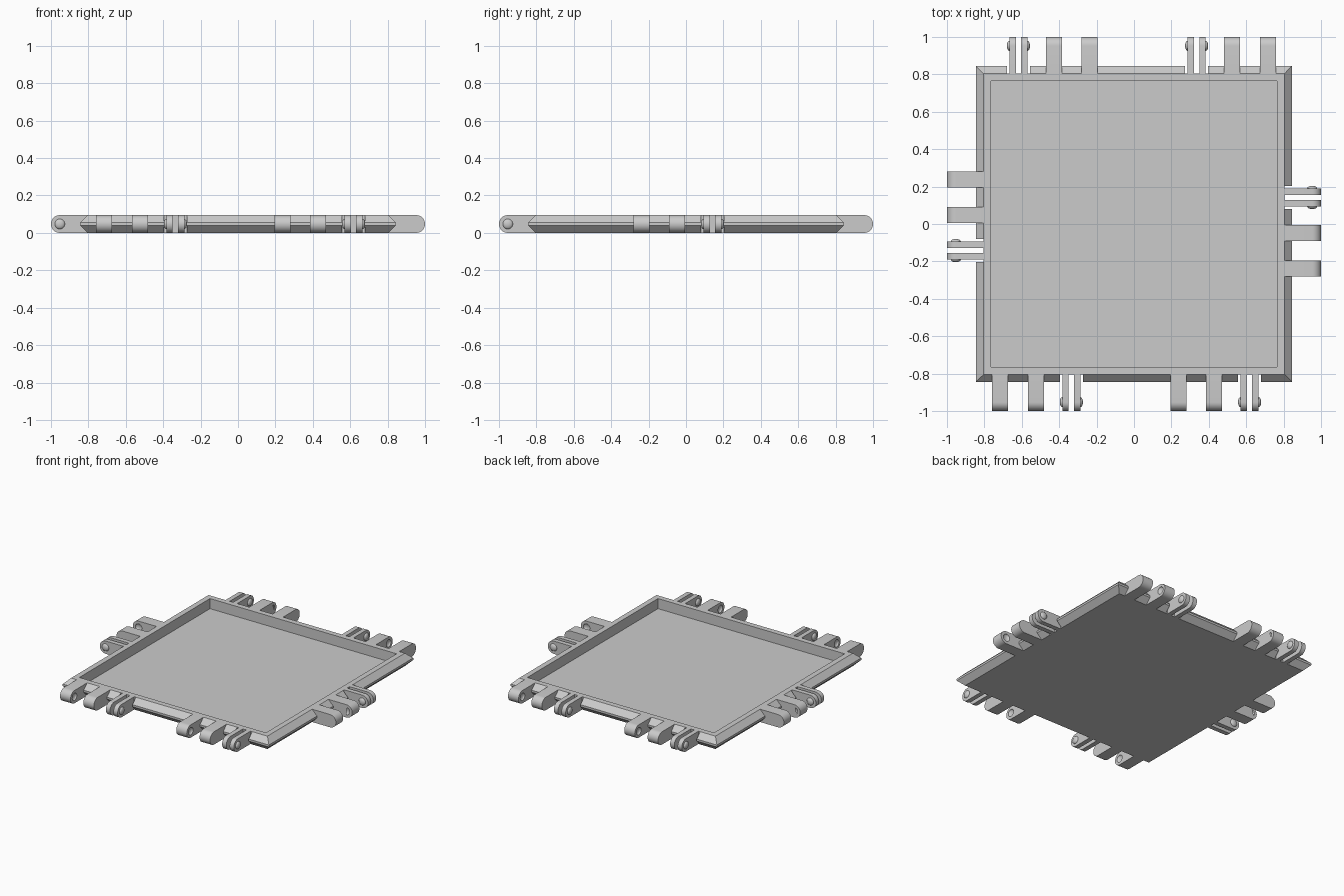
import bpy, bmesh, math
from mathutils import Matrix, Vector

cube = bpy.data.objects.get("Cube")
if cube:
    bpy.data.objects.remove(cube, do_unlink=True)

grey = bpy.data.materials.new("light grey")
grey.use_nodes = True
grey.diffuse_color = (0.6, 0.6, 0.6, 1)
grey.node_tree.nodes["Principled BSDF"].inputs["Base Color"].default_value = (0.6, 0.6, 0.6, 1)

HEIGHT = 0.095
RADIUS = HEIGHT / 2
PIVOT = 1 - RADIUS       # distance of the hinge axis from the centre
RIM = 0.805              # half width of the rim and the base
BULGE = 0.845            # half width of the chamfered edge
PITCH = 0.191            # spacing of the hinge parts


def add_object(name, bm, helper=False):
    bmesh.ops.recalc_face_normals(bm, faces=bm.faces)
    mesh = bpy.data.meshes.new(name)
    bm.to_mesh(mesh)
    bm.free()
    mesh.materials.append(grey)
    obj = bpy.data.objects.new(name, mesh)
    bpy.context.collection.objects.link(obj)
    if helper:
        obj.hide_render = True
        obj.hide_viewport = True
        obj.hide_set(True)
    else:
        bpy.ops.object.select_all(action="DESELECT")
        obj.select_set(True)
        bpy.context.view_layer.objects.active = obj
        bpy.ops.object.shade_smooth_by_angle(angle=math.radians(35))
    return obj


def cut(obj, cutter):
    mod = obj.modifiers.new("cut", "BOOLEAN")
    mod.operation = "DIFFERENCE"
    mod.object = cutter
    mod.solver = "EXACT"


def add_box(bm, size, centre, turn=Matrix()):
    bmesh.ops.create_cube(bm, size=1, matrix=turn @ Matrix.Translation(centre)
                          @ Matrix.Diagonal((*size, 1)))


def add_button(bm, x, turn):
    # Flattened ball on the hinge axis
    bmesh.ops.create_uvsphere(bm, u_segments=24, v_segments=16, radius=1,
                              matrix=turn @ Matrix.Translation((x, -PIVOT, RADIUS))
                              @ Matrix.Diagonal((0.014, 0.027, 0.027, 1)))


def add_lug(bm, x, width, turn):
    # Round-ended plate standing out from the edge
    outline = [(-0.8, HEIGHT), (-0.8, 0)]
    for i in range(17):
        a = math.pi * i / 16
        outline.append((-PIVOT - RADIUS * math.sin(a), RADIUS - RADIUS * math.cos(a)))
    outline[1:2] = [(-0.8, 0.0)]
    face = bm.faces.new([bm.verts.new(turn @ Vector((x - width / 2, y, z)))
                         for y, z in outline])
    out = bmesh.ops.extrude_face_region(bm, geom=[face])
    moved = [v for v in out["geom"] if isinstance(v, bmesh.types.BMVert)]
    bmesh.ops.translate(bm, verts=moved, vec=turn.to_3x3() @ Vector((width, 0, 0)))


# Tray: square rings from the base, over the rim, down to the floor
bm = bmesh.new()
rings = []
for half, z in ((RIM, 0), (BULGE, 0.04), (BULGE, 0.055), (RIM, HEIGHT),
                (0.765, HEIGHT), (0.765, 0.02)):
    rings.append([bm.verts.new((sx * half, sy * half, z))
                  for sx, sy in ((-1, -1), (1, -1), (1, 1), (-1, 1))])
for low, high in zip(rings, rings[1:]):
    for i in range(4):
        j = (i + 1) % 4
        bm.faces.new((low[i], low[j], high[j], high[i]))
bm.faces.new(rings[0])
bm.faces.new(rings[-1])
tray = add_object("tray", bm)

# Hinge groups: two on the front and back, one on the left and right
notches = bmesh.new()
sides = (("front", 0, (-0.525, 0.428)), ("left", 90, (-0.048,)),
         ("back", 180, (-0.525, 0.428)), ("right", 270, (-0.048,)))
for side, degrees, centres in sides:
    turn = Matrix.Rotation(math.radians(degrees), 4, "Z")
    for number, c in enumerate(centres, 1):
        tag = f"{side}_{number}"

        # Two knuckles with facing sockets
        for part, x, facing in (("outer", c - PITCH, 1), ("inner", c, -1)):
            bm = bmesh.new()
            add_lug(bm, x, 0.086, turn)
            knuckle = add_object(f"{part}_knuckle_{tag}", bm)
            bm = bmesh.new()
            add_button(bm, x + facing * 0.043, turn)
            cut(knuckle, add_object(f"socket_cutter_{part}_{tag}", bm, helper=True))

        # Split clip with a button on each outer face
        f = c + PITCH - 0.001
        bm = bmesh.new()
        for s in (-1, 1):
            add_lug(bm, f + s * 0.031, 0.034, turn)
        add_object(f"clip_{tag}", bm)
        bm = bmesh.new()
        for s in (-1, 1):
            add_button(bm, f + s * 0.048, turn)
        add_object(f"clip_buttons_{tag}", bm)

        # Clearance around the clip
        add_box(notches, (0.123, 0.1, 0.3), (f, -RIM - 0.05, 0.05), turn)

cut(tray, add_object("notch_cutter", notches, helper=True))
